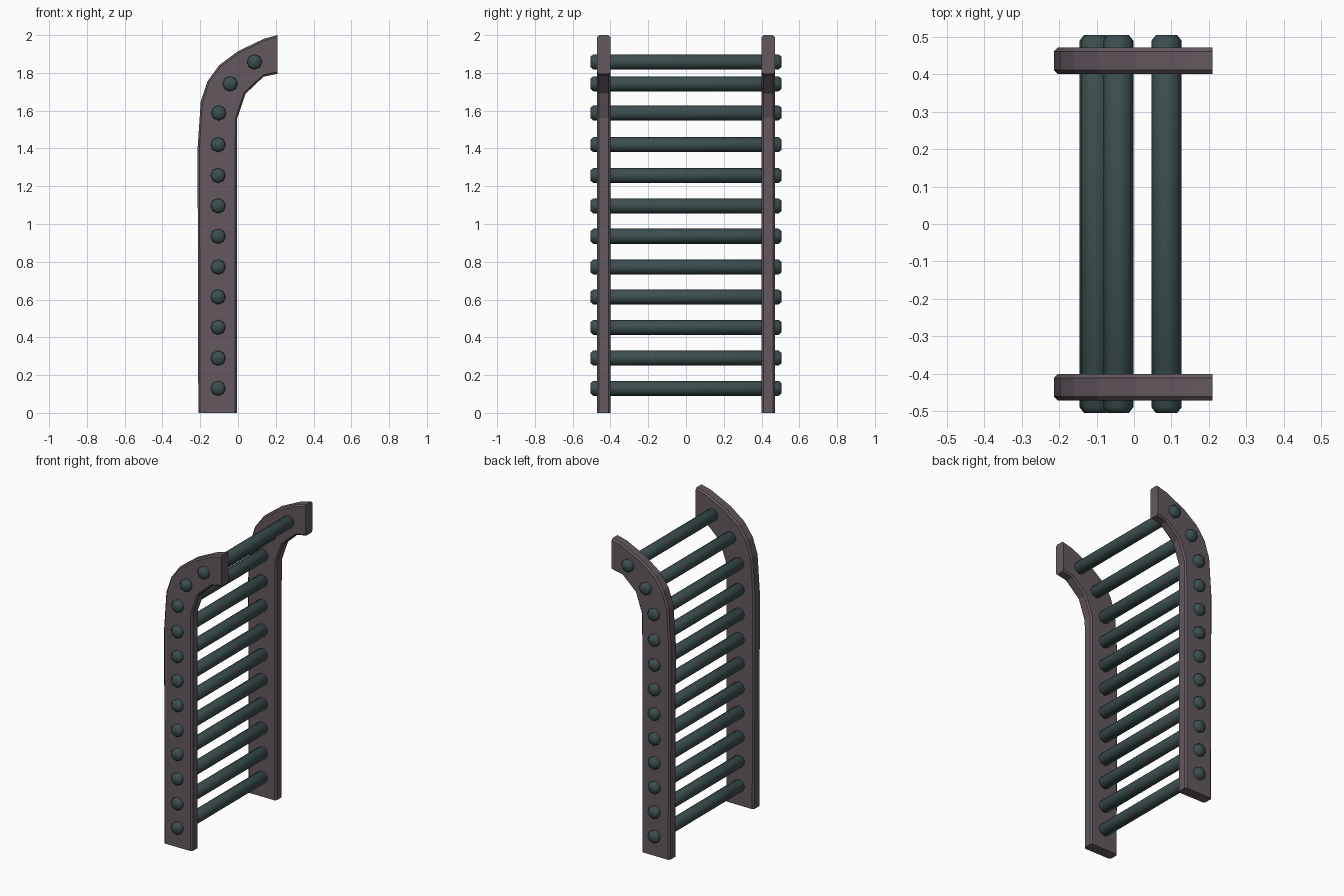
import bpy, bmesh, math
from mathutils import Vector

if "Cube" in bpy.data.objects:
    bpy.data.objects.remove(bpy.data.objects["Cube"])


def material(name, color):
    m = bpy.data.materials.new(name)
    m.diffuse_color = color
    m.use_nodes = True
    m.node_tree.nodes["Principled BSDF"].inputs["Base Color"].default_value = m.diffuse_color
    return m


def add_object(name, bm, mat):
    bmesh.ops.recalc_face_normals(bm, faces=bm.faces[:])
    me = bpy.data.meshes.new(name)
    bm.to_mesh(me)
    bm.free()
    me.materials.append(mat)
    ob = bpy.data.objects.new(name, me)
    bpy.context.collection.objects.link(ob)
    return ob


def loft(bm, rings):
    # skin closed rings together and cap both ends
    loops = [[bm.verts.new(p) for p in r] for r in rings]
    n = len(loops[0])
    for a, b in zip(loops, loops[1:]):
        for i in range(n):
            j = (i + 1) % n
            bm.faces.new((a[i], a[j], b[j], b[i]))
    bm.faces.new(loops[0])
    bm.faces.new(loops[-1])


frame_mat = material("frame_paint", (0.125, 0.098, 0.115, 1))
rung_mat = material("rung_paint", (0.045, 0.075, 0.075, 1))

# Side rails: curved profile with chamfered long edges
OUTER = [(-.21, 0), (-.214, 1.4), (-.197, 1.65), (-.162, 1.755),
         (-.10, 1.84), (0, 1.915), (.14, 1.982), (.21, 2.0)]
INNER = [(-.005, 0), (-.005, 1.42), (-.004, 1.56), (.018, 1.625),
         (.04, 1.69), (.088, 1.735), (.135, 1.78), (.21, 1.795)]
Y0, Y1, C = .401, .471, .01


def rail_ring(o, i, side):
    o, i = Vector((o[0], 0, o[1])), Vector((i[0], 0, i[1]))
    d = (i - o).normalized() * C
    section = [(o, Y0 + C), (o + d, Y0), (i - d, Y0), (i, Y0 + C),
               (i, Y1 - C), (i - d, Y1), (o + d, Y1), (o, Y1 - C)]
    return [Vector((p.x, side * y, p.z)) for p, y in section]


for side, name in ((-1, "front_rail"), (1, "back_rail")):
    bm = bmesh.new()
    loft(bm, [rail_ring(o, i, side) for o, i in zip(OUTER, INNER)])
    add_object(name, bm, frame_mat)

# Rungs: eight-sided bars with chamfered ends
RUNGS = [(-.105, z) for z in (.13, .29, .453, .614, .772, .935,
                              1.096, 1.257, 1.42)]
RUNGS += [(-.102, 1.588), (-.042, 1.742), (.087, 1.858)]
SECTIONS = [(-.505, .028), (-.49, .04), (.49, .04), (.505, .028)]
for k, (x, z) in enumerate(RUNGS):
    bm = bmesh.new()
    loft(bm, [[(x + r * math.cos(math.tau * s / 8), y,
                z + r * math.sin(math.tau * s / 8)) for s in range(8)]
              for y, r in SECTIONS])
    for f in bm.faces:
        f.smooth = True
    add_object(f"rung_{k + 1}", bm, rung_mat)
